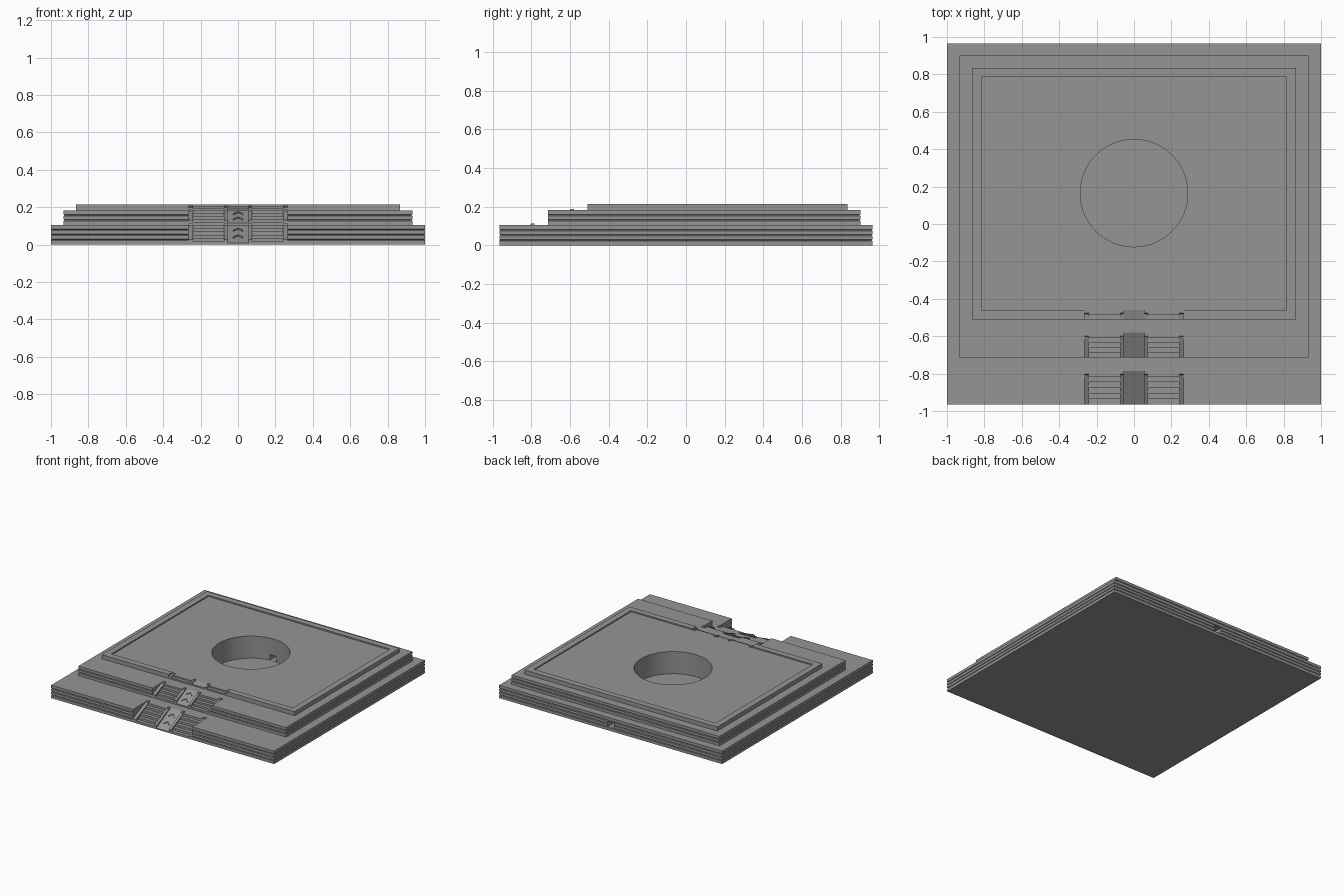
import bpy, bmesh, math
from mathutils import Vector

if "Cube" in bpy.data.objects:
    bpy.data.objects.remove(bpy.data.objects["Cube"])

stone = bpy.data.materials.new("grey_stone")
stone.diffuse_color = (0.3, 0.3, 0.3, 1)
stone.use_nodes = True
stone.node_tree.nodes["Principled BSDF"].inputs["Base Color"].default_value = stone.diffuse_color


def finish(name, bm):
    bmesh.ops.recalc_face_normals(bm, faces=bm.faces)
    mesh = bpy.data.meshes.new(name)
    bm.to_mesh(mesh)
    bm.free()
    mesh.materials.append(stone)
    ob = bpy.data.objects.new(name, mesh)
    bpy.context.collection.objects.link(ob)
    return ob


def add_prism(bm, profile, x0, x1):
    """Extrude a (y, z) outline from x0 to x1."""
    a = [bm.verts.new((x0, y, z)) for y, z in profile]
    b = [bm.verts.new((x1, y, z)) for y, z in profile]
    bm.faces.new(a)
    bm.faces.new(b[::-1])
    for i in range(len(a)):
        j = (i + 1) % len(a)
        bm.faces.new((a[i], b[i], b[j], a[j]))


def box(name, x0, x1, y0, y1, z0, z1):
    bm = bmesh.new()
    add_prism(bm, [(y0, z0), (y1, z0), (y1, z1), (y0, z1)], x0, x1)
    return finish(name, bm)


def tier(name, hx, y0, y1, z0, z1, layers):
    """Stack of slabs with thin V grooves between them."""
    g, h = 0.004, (z1 - z0) / layers
    rings = [(z0, 0)]
    for i in range(1, layers):
        z = z0 + i * h
        rings += [(z - g, 0), (z, g), (z + g, 0)]
    rings.append((z1, 0))
    bm = bmesh.new()
    loops = []
    for z, d in rings:
        loops.append([bm.verts.new(p) for p in (
            (-hx + d, y0 + d, z), (hx - d, y0 + d, z),
            (hx - d, y1 - d, z), (-hx + d, y1 - d, z))])
    for lo, up in zip(loops, loops[1:]):
        for i in range(4):
            j = (i + 1) % 4
            bm.faces.new((lo[i], lo[j], up[j], up[i]))
    bm.faces.new(loops[0][::-1])
    bm.faces.new(loops[-1])
    return finish(name, bm)


def cut(ob, cutter):
    mod = ob.modifiers.new("cut", 'BOOLEAN')
    mod.operation = 'DIFFERENCE'
    mod.solver = 'EXACT'
    mod.object = cutter
    bpy.context.view_layer.objects.active = ob
    bpy.ops.object.modifier_apply(modifier=mod.name)
    bpy.data.objects.remove(cutter)


def well_cutter():
    bm = bmesh.new()
    bmesh.ops.create_cone(bm, cap_ends=True, segments=96, radius1=0.287,
                          radius2=0.287, depth=0.4)
    bmesh.ops.translate(bm, verts=bm.verts, vec=Vector((0, 0.165, 0.226)))
    return finish("well_cutter", bm)


# Three stepped platforms
base = tier("base_platform", 1.0, -0.965, 0.965, 0, 0.105, 4)
middle = tier("middle_platform", 0.932, -0.715, 0.902, 0.105, 0.182, 3)
upper = tier("upper_platform", 0.865, -0.51, 0.835, 0.182, 0.215, 1)

# Sunken floor of the top, round well and cable channel to the back
cut(upper, box("recess_cutter", -0.815, 0.815, -0.46, 0.785, 0.205, 0.3))
for platform in (base, middle, upper):
    cut(platform, well_cutter())
cut(base, box("channel_cutter", -0.03, 0.03, 0.3, 1.1, 0.0265, 0.072))


def stairway(label, platform, y0, y1, z0, z1, steps, floor, chevrons):
    # Pocket in the platform edge
    cut(platform, box("pocket_cutter", -0.265, 0.265, y0 - 0.1, y1, floor, 0.4))
    base_z = max(floor, z0)
    run, rise = (y1 - y0) / steps, (z1 - z0) / steps

    # Two flights of steps
    outline = [(y1, base_z), (y0, base_z)]
    for i in range(steps):
        z = z0 + (i + 1) * rise
        outline += [(y0 + i * run, z), (y0 + (i + 1) * run, z)]
    bm = bmesh.new()
    for s in (-1, 1):
        add_prism(bm, outline, s * 0.075, s * 0.24)
    finish(label + "_steps", bm)

    # Sloping centre panel
    bm = bmesh.new()
    foot = z0 + 0.01
    add_prism(bm, [(y0, base_z), (y1, base_z), (y1, z1), (y0, foot)], -0.055, 0.055)
    finish(label + "_centre_ramp", bm)

    # Sloping side walls with a small raised post at the head
    top = z1 + 0.007
    rail = [(y0, base_z), (y1, base_z), (y1, top), (y1 - 0.018, top),
            (y1 - 0.022, z1 - 0.002), (y0, z0 + min(0.028, 0.75 * (z1 - z0)))]
    bm = bmesh.new()
    for s in (-1, 1):
        add_prism(bm, rail, s * 0.24, s * 0.265)
        add_prism(bm, rail, s * 0.055, s * 0.075)
    finish(label + "_side_walls", bm)

    # Raised chevrons on the centre panel
    if not chevrons:
        return
    slope = (z1 - foot) / (y1 - y0)
    bm = bmesh.new()
    for f in chevrons:
        yc = y0 + f * (y1 - y0)
        for s in (-1, 1):
            flat = [(0, 0.01), (s * 0.026, -0.012), (s * 0.026, -0.02), (0, 0.002)]
            lo, hi = [], []
            for x, dy in flat:
                z = foot + slope * (yc + dy - y0)
                lo.append(bm.verts.new((x, yc + dy, z - 0.002)))
                hi.append(bm.verts.new((x, yc + dy, z + 0.006)))
            bm.faces.new(lo)
            bm.faces.new(hi[::-1])
            for i in range(4):
                j = (i + 1) % 4
                bm.faces.new((lo[i], lo[j], hi[j], hi[i]))
    finish(label + "_chevrons", bm)


stairway("lower", base, -0.965, -0.785, 0.0, 0.105, 6, 0.006, (0.36, 0.74))
stairway("middle", middle, -0.715, -0.58, 0.105, 0.182, 5, 0.1, (0.38, 0.8))
stairway("upper", upper, -0.51, -0.459, 0.182, 0.205, 2, 0.17, ())

# Smooth the round well, keep every edge sharp
bpy.ops.object.select_all(action='DESELECT')
for ob in (base, middle, upper):
    ob.select_set(True)
bpy.context.view_layer.objects.active = base
bpy.ops.object.shade_smooth_by_angle(angle=math.radians(20))
